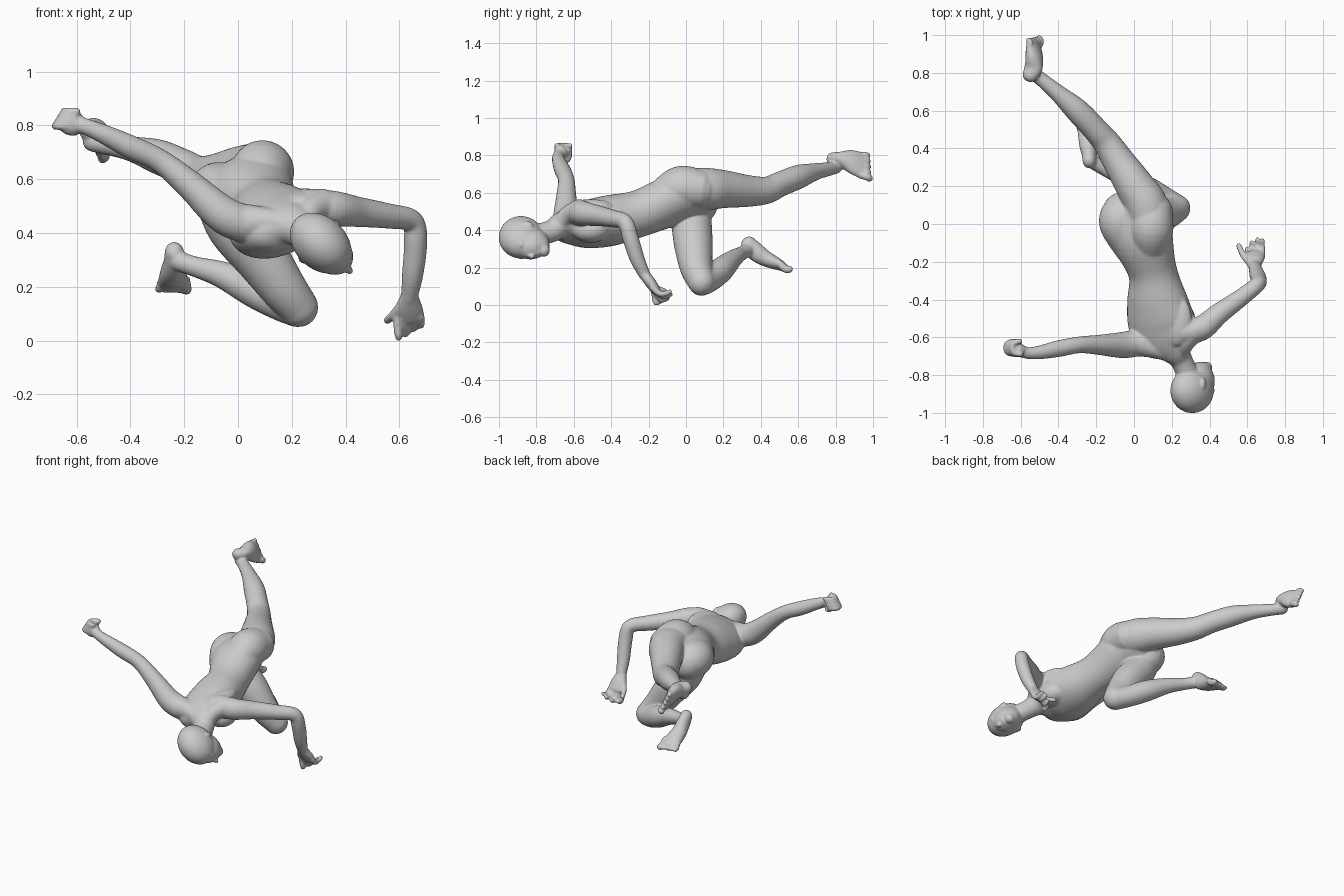
import bpy, bmesh, math
from mathutils import Vector as V, Matrix

bm = bmesh.new()
SEG = 32


def catmull(p, i, t):
    a, b, c, d = p[max(i - 1, 0)], p[i], p[i + 1], p[min(i + 2, len(p) - 1)]
    return [0.5 * (2 * q + (r - o) * t + (2 * o - 5 * q + 4 * r - s) * t * t + (3 * q - o - 3 * r + s) * t ** 3)
            for o, q, r, s in zip(a, b, c, d)]


def tube(pts, wide=(1, 0, 0), steps=6):
    """Limb through (x, y, z, half width[, half depth]) with rounded ends."""
    pts = [tuple(p) if len(p) == 5 else tuple(p) + (p[3],) for p in pts]
    path = [catmull(pts, i, k / steps) for i in range(len(pts) - 1) for k in range(steps)] + [list(pts[-1])]
    cs = [V(p[:3]) for p in path]
    n = len(cs)
    rings = []
    for i, p in enumerate(path):
        t = (cs[min(i + 1, n - 1)] - cs[max(i - 1, 0)]).normalized()
        a = V(wide)
        a = (a - t * a.dot(t)).normalized()
        b = t.cross(a)
        r = min(p[3], p[4])
        sets = [(0, 1)]
        caps = [(math.sin(q), math.cos(q)) for q in (0.4, 0.8, 1.15, 1.45)]
        if i == 0:
            sets = [(-s, c) for s, c in reversed(caps)] + sets
        if i == n - 1:
            sets = sets + caps
        for off, sc in sets:
            rings.append([bm.verts.new(cs[i] + t * r * off + (a * p[3] * math.cos(q) + b * p[4] * math.sin(q)) * sc)
                          for q in (2 * math.pi * k / SEG for k in range(SEG))])
    for r0, r1 in zip(rings, rings[1:]):
        for k in range(SEG):
            m = (k + 1) % SEG
            bm.faces.new((r0[k], r0[m], r1[m], r1[k]))
    bm.faces.new(rings[0][::-1])
    bm.faces.new(rings[-1])


def blob(c, r, axes=((1, 0, 0), (0, 1, 0), (0, 0, 1))):
    """Ellipsoid with radii r along the given axes."""
    rot = Matrix([V(a).normalized() for a in axes]).transposed().to_4x4()
    bmesh.ops.create_uvsphere(bm, u_segments=32, v_segments=20, radius=1,
                              matrix=Matrix.Translation(V(c)) @ rot @ Matrix.Diagonal((*r, 1)))


# torso and neck
tube([(.02, .05, .575, .15, .11), (.045, -.08, .555, .165, .13), (.098, -.25, .49, .13, .125),
      (.122, -.4, .453, .163, .133), (.145, -.52, .435, .183, .122), (.175, -.61, .433, .163, .095),
      (.215, -.67, .425, .09, .07), (.25, -.72, .395, .06, .06), (.29, -.81, .37, .06, .06)], (.92, .15, .34))
# buttocks, chest, shoulder blades and neck slopes
tube([(.10, .06, .62, .107), (.09, -.03, .625, .118), (.09, -.13, .575, .095)])
tube([(-.06, .06, .54, .11), (-.07, 0, .55, .113), (-.02, -.12, .53, .09)])
for c in ((.10, -.53, .375), (.24, -.51, .40)):
    blob(c, (.085, .1, .067))
for c in ((.08, -.54, .46), (.22, -.51, .51)):
    blob(c, (.09, .14, .05), ((.94, 0, .34), (0, 1, 0), (-.34, 0, .94)))
tube([(.24, -.70, .41, .045), (.13, -.665, .44, .05), (.04, -.635, .44, .068)])
tube([(.24, -.69, .42, .045), (.27, -.63, .48, .05), (.31, -.57, .50, .066)], (0, 0, 1))

# left arm, planted on the ground
tube([(.27, -.57, .495, .07), (.36, -.55, .49, .066), (.45, -.475, .478, .056), (.56, -.395, .463, .047),
      (.648, -.325, .443, .042), (.66, -.297, .36, .043), (.65, -.262, .25, .040), (.637, -.22, .16, .031)], (0, .3, 1))
tube([(.637, -.22, .16, .036, .029), (.636, -.19, .12, .052, .03), (.637, -.165, .085, .055, .026)])
for x0, x1, y1, z1 in ((.594, .598, -.15, .011), (.621, .624, -.115, .025), (.650, .654, -.1, .045), (.678, .68, -.105, .06)):
    tube([(x0, -.175, .09, .017), (x0, (y1 - .185) / 2, .045 + z1 * .3, .017), (x1, y1 - .012, z1, .014),
          (x1, y1 + .018, z1 + .012, .013)], (1, 0, 0), 3)
tube([(.61, -.2, .13, .021), (.578, -.165, .095, .017), (.555, -.115, .075, .015)], (0, 0, 1), 3)

# right arm, raised to the side with a closed hand
tube([(.06, -.62, .425, .07), (-.05, -.64, .465, .07), (-.18, -.64, .58, .054), (-.29, -.64, .668, .044),
      (-.40, -.66, .72, .044), (-.5, -.68, .768, .036), (-.565, -.683, .795, .031), (-.60, -.67, .805, .034)], (0, 1, 0))
blob((-.620, -.668, .81), (.052, .038, .048), ((-.9, 0, .4), (0, 1, 0), (.4, 0, .9)))
for k in range(4):
    x, z = -.638 - .011 * k, .852 - .018 * k
    tube([(x + .04, -.69, z, .014), (x, -.68, z, .015), (x - .004, -.635, z, .015), (x + .035, -.62, z, .014)], (0, 0, 1), 3)
tube([(-.60, -.66, .785, .018), (-.61, -.635, .775, .015), (-.635, -.628, .780, .013)], (0, 0, 1), 3)

# left leg, stretched back
tube([(.09, -.02, .62, .105), (.065, .1, .62, .114), (.005, .2, .62, .102), (-.08, .33, .61, .085),
      (-.145, .43, .614, .073), (-.205, .5, .645, .067), (-.30, .6, .685, .064), (-.40, .69, .713, .046),
      (-.49, .765, .728, .037), (-.54, .80, .74, .038)], (0, 0, 1))
# right leg, folded under
tube([(-.05, .02, .54, .112), (-.01, .03, .43, .108), (.08, .04, .32, .103), (.165, .055, .2, .087),
      (.225, .083, .125, .074)], (0, 1, 0))
tube([(.225, .083, .122, .073), (.16, .13, .14, .067), (.06, .19, .19, .067), (-.06, .25, .245, .05),
      (-.16, .295, .275, .038), (-.22, .33, .295, .038)], (0, 1, 0))


def foot(heel, toe, dorsal, side, s, taper):
    """Foot from heel to ball with five toes; side points to the little toe."""
    h, t = V(heel), V(toe) - V(heel)
    n = V(dorsal).normalized()
    w = V(side).normalized()
    P = lambda f, u, v, *r: (*(h + t * f + n * u + w * v), *r)
    tube([P(.02, .015, 0, .036, .042), P(.2, .028, 0, .040, .05), P(.45, .028, .004, .044 * s, .043),
          P(.7, .016, .0, .052 * s, .033), P(.84, .010, .0, .051 * s, .024)], w)
    for k in range(5):
        v = (-.042 + .021 * k) * s
        r = .02 if k == 0 else .0145
        tube([P(.75, .010, v, r), P(.91 - taper * k, .018, v * 1.1, r), P(.98 - taper * k, .006, v * 1.12, r)], w, 3)


foot((-.565, .785, .775), (-.535, .985, .735), (.9, -.1, .4), (-.4, 0, .9), 1.4, .008)
foot((-.238, .337, .345), (-.245, .56, .188), (.1, -.52, -.85), (-1, 0, -.1), 1.1, .018)

# head: forward F, left L, up U
F, L, U = V((.72, 0, -.69)), V((.69, 0, .72)), V((0, -1, 0))
C = V((.309, -.882, .361))
H = lambda f, l, u: C + F * f + L * l + U * u
ax = (F, L, U)
blob(H(-.002, 0, 0), (.130, .097, .119), ax)
blob(H(.045, 0, -.05), (.096, .076, .10), ax)
blob(H(.06, 0, -.095), (.066, .058, .058), ax)
blob(H(.10, 0, -.124), (.034, .034, .030), ax)
tube([(*H(.124, 0, -.02), .010), (*H(.137, 0, -.042), .011), (*H(.148, 0, -.058), .014)], L, 4)
blob(H(.125, 0, -.09), (.014, .026, .014), ax)
for s in (-1, 1):
    blob(H(.106, s * .034, -.002), (.015, .028, .010), ax)
    blob(H(-.005, s * .092, -.035), (.020, .011, .031), (F - L * s * .4, L + F * s * .4, U))

# fuse all volumes into one smooth skin
bmesh.ops.recalc_face_normals(bm, faces=bm.faces)
me = bpy.data.meshes.new("body")
bm.to_mesh(me)
bm.free()
body = bpy.data.objects.new("body", me)
bpy.context.collection.objects.link(body)
rm = body.modifiers.new("fuse", 'REMESH')
rm.mode = 'VOXEL'
rm.voxel_size = .006
rm.use_smooth_shade = True
sm = body.modifiers.new("soften", 'SMOOTH')
sm.factor = .5
sm.iterations = 10
for p in me.polygons:
    p.use_smooth = True
